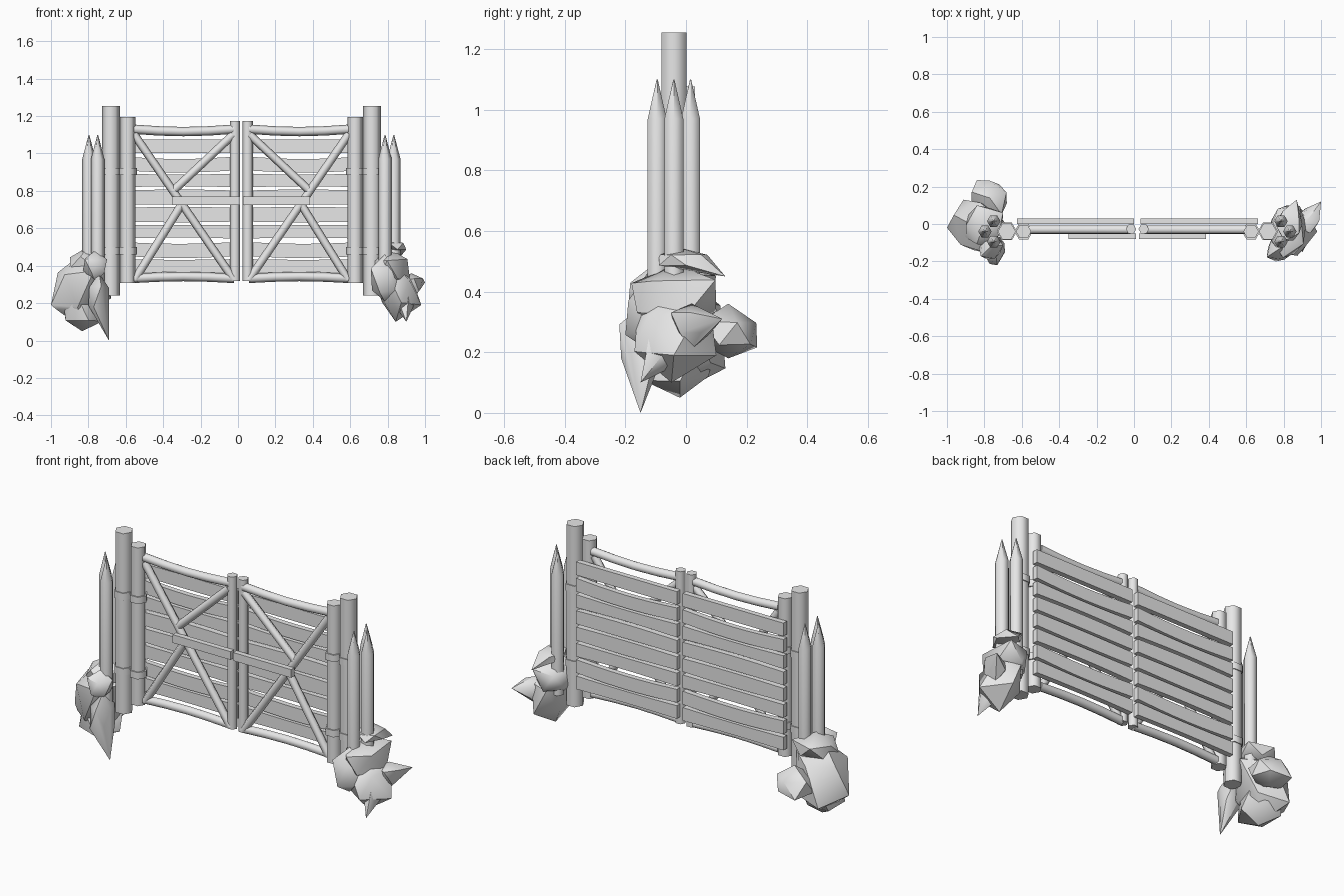
import bpy, bmesh, math, random
from mathutils import Vector

if "Cube" in bpy.data.objects:
    bpy.data.objects.remove(bpy.data.objects["Cube"])

random.seed(4)
CX = 0.018  # symmetry line between the two gate leaves

grey = bpy.data.materials.new("plain_grey")
grey.diffuse_color = (0.8, 0.8, 0.8, 1)
grey.use_nodes = True
grey.node_tree.nodes["Principled BSDF"].inputs["Base Color"].default_value = grey.diffuse_color


def finish(bm, name, angle):
    bmesh.ops.recalc_face_normals(bm, faces=bm.faces[:])
    me = bpy.data.meshes.new(name)
    bm.to_mesh(me)
    bm.free()
    me.materials.append(grey)
    ob = bpy.data.objects.new(name, me)
    bpy.context.collection.objects.link(ob)
    if angle:
        bpy.ops.object.select_all(action='DESELECT')
        ob.select_set(True)
        bpy.context.view_layer.objects.active = ob
        bpy.ops.object.shade_smooth_by_angle(angle=math.radians(angle))
    return ob


def tube(name, rings, sides=6):
    """Log through a list of (centre, radius)."""
    bm = bmesh.new()
    axis = (Vector(rings[-1][0]) - Vector(rings[0][0])).normalized()
    u = Vector((1, 0, 0)) if abs(axis.z) > 0.95 else axis.cross(Vector((0, 1, 0))).normalized()
    v = axis.cross(u).normalized()
    loops = []
    for c, r in rings:
        loops.append([bm.verts.new(Vector(c) + r * (u * math.cos(a) + v * math.sin(a)))
                      for a in (2 * math.pi * i / sides for i in range(sides))])
    for a, b in zip(loops, loops[1:]):
        for i in range(sides):
            j = (i + 1) % sides
            bm.faces.new((a[i], a[j], b[j], b[i]))
    bm.faces.new(loops[0])
    bm.faces.new(loops[-1])
    return finish(bm, name, 65)


def board(name, x0, x1, y0, y1, z0, z1, low=0.0, high=0.0, n=8):
    """Flat board whose lower and upper edges wave along its length."""
    bm = bmesh.new()
    cols = []
    for i in range(n + 1):
        t = i / n
        w = math.sin(math.pi * t)
        x = x0 + (x1 - x0) * t
        b, h = z0 + low * w, z1 + high * w
        cols.append([bm.verts.new(p) for p in
                     ((x, y0, b), (x, y1, b), (x, y1, h), (x, y0, h))])
    for a, b in zip(cols, cols[1:]):
        for i in range(4):
            j = (i + 1) % 4
            bm.faces.new((a[i], a[j], b[j], b[i]))
    bm.faces.new(cols[0])
    bm.faces.new(cols[-1])
    return finish(bm, name, 30)


def rock(name, lo, hi, tip=None):
    """Irregular boulder fitted to a box, with an optional pointed corner."""
    bm = bmesh.new()
    bmesh.ops.create_icosphere(bm, subdivisions=1, radius=1)
    turn = random.uniform(0, 6)
    pts = []
    for v in bm.verts:
        p = v.co * random.uniform(0.8, 1.15)
        pts.append(Vector((p.x * math.cos(turn) - p.y * math.sin(turn),
                           p.x * math.sin(turn) + p.y * math.cos(turn), p.z)))
    bm.free()
    for k in range(3):
        a, b = min(p[k] for p in pts), max(p[k] for p in pts)
        for p in pts:
            p[k] = lo[k] + (p[k] - a) / (b - a) * (hi[k] - lo[k])
    if tip:
        pts.append(Vector(tip))
    bm = bmesh.new()
    verts = [bm.verts.new(p) for p in pts]
    res = bmesh.ops.convex_hull(bm, input=verts)
    loose = {g for g in res["geom_interior"] + res["geom_unused"]
             if isinstance(g, bmesh.types.BMVert)}
    bmesh.ops.delete(bm, geom=list(loose), context='VERTS')
    return finish(bm, name, 42)


for s, side in ((-1, "left"), (1, "right")):
    def X(u):
        return CX + s * u

    # Upright logs
    for part, u, y, r, z0, z1 in (("gate_post", 0.698, -0.04, 0.048, 0.24, 1.254),
                                  ("hinge_log", 0.608, -0.04, 0.041, 0.307, 1.195),
                                  ("inner_log", 0.034, -0.027, 0.028, 0.318, 1.174)):
        tube(f"{side}_{part}", [((X(u), y, z0), r), ((X(u), y, z1), r)])

    # Hinge bands round the two outer logs
    for z in (0.903, 0.48):
        for u, r in ((0.698, 0.054), (0.608, 0.049)):
            tube(f"{side}_hinge_band",
                 [((X(u), -0.04, z - 0.019), r), ((X(u), -0.04, z + 0.019), r)])

    # Horizontal rails with a slight bend
    for part, z, bend in (("top_rail", 1.13, -0.013), ("bottom_rail", 0.332, 0.01)):
        tube(f"{side}_{part}",
             [((X(0.04 + 0.54 * t), -0.03, z + bend * math.sin(math.pi * t)), 0.025)
              for t in (0, 0.25, 0.5, 0.75, 1)])

    # Diagonal braces: one long, two short
    for part, a, b in (("long_brace", (0.575, 1.105), (0.04, 0.325)),
                       ("upper_brace", (0.045, 1.10), (0.36, 0.805)),
                       ("lower_brace", (0.57, 0.325), (0.315, 0.735))):
        tube(f"{side}_{part}", [((X(a[0]), -0.034, a[1]), 0.022),
                                ((X(b[0]), -0.034, b[1]), 0.022)])

    # Cladding planks on the back
    for i in range(8):
        z = 1.002 - i * 0.0915
        low = (0.0, -0.012, 0.006, 0.0, -0.004, 0.006, -0.012, 0.004)[i]
        high = (0.0, -0.014, -0.006, 0.006, 0.004, 0.0, -0.01, -0.004)[i]
        board(f"{side}_plank", X(0.018), X(0.644), 0.0, 0.03, z, z + 0.074, low, high)

    # Locking bar across the front
    board(f"{side}_lock_bar", X(0.008), X(0.368), -0.08, -0.05, 0.724, 0.77, n=1)

    # Sharpened stakes
    for u, y in ((0.815, -0.04), (0.768, -0.095), (0.768, 0.015)):
        tube(f"{side}_stake", [((X(u), y, 0.3), 0.036), ((X(u), y, 0.97), 0.036),
                               ((X(u), y, 1.1), 0.002)])

# Boulders at the left foot
rock("left_main_boulder", (-0.97, -0.16, 0.07), (-0.69, 0.13, 0.46), (-1.0, -0.02, 0.19))
rock("left_lower_boulder", (-0.94, -0.14, 0.05), (-0.72, 0.1, 0.3))
rock("left_spike_rock", (-0.80, -0.22, 0.12), (-0.69, -0.07, 0.36), (-0.69, -0.15, 0.0))
rock("left_front_rock", (-0.83, -0.19, 0.31), (-0.70, -0.05, 0.48))
rock("left_back_rock", (-0.87, 0.05, 0.18), (-0.68, 0.235, 0.36))
rock("left_top_rock", (-0.90, -0.12, 0.36), (-0.70, 0.10, 0.5))

# Boulders at the right foot
rock("right_main_boulder", (0.73, -0.17, 0.1), (0.95, 0.1, 0.4), (0.98, -0.04, 0.19))
rock("right_upper_boulder", (0.72, -0.18, 0.27), (0.92, 0.1, 0.49))
rock("right_front_rock", (0.71, -0.2, 0.21), (0.86, -0.06, 0.46))
rock("right_outer_rock", (0.87, -0.05, 0.21), (0.99, 0.08, 0.36), (1.0, 0.12, 0.31))
rock("right_spike_rock", (0.82, -0.12, 0.16), (0.94, 0.03, 0.3), (0.9, -0.15, 0.1))
rock("right_top_slab", (0.76, -0.09, 0.47), (0.9, 0.08, 0.54), (0.87, 0.13, 0.45))
